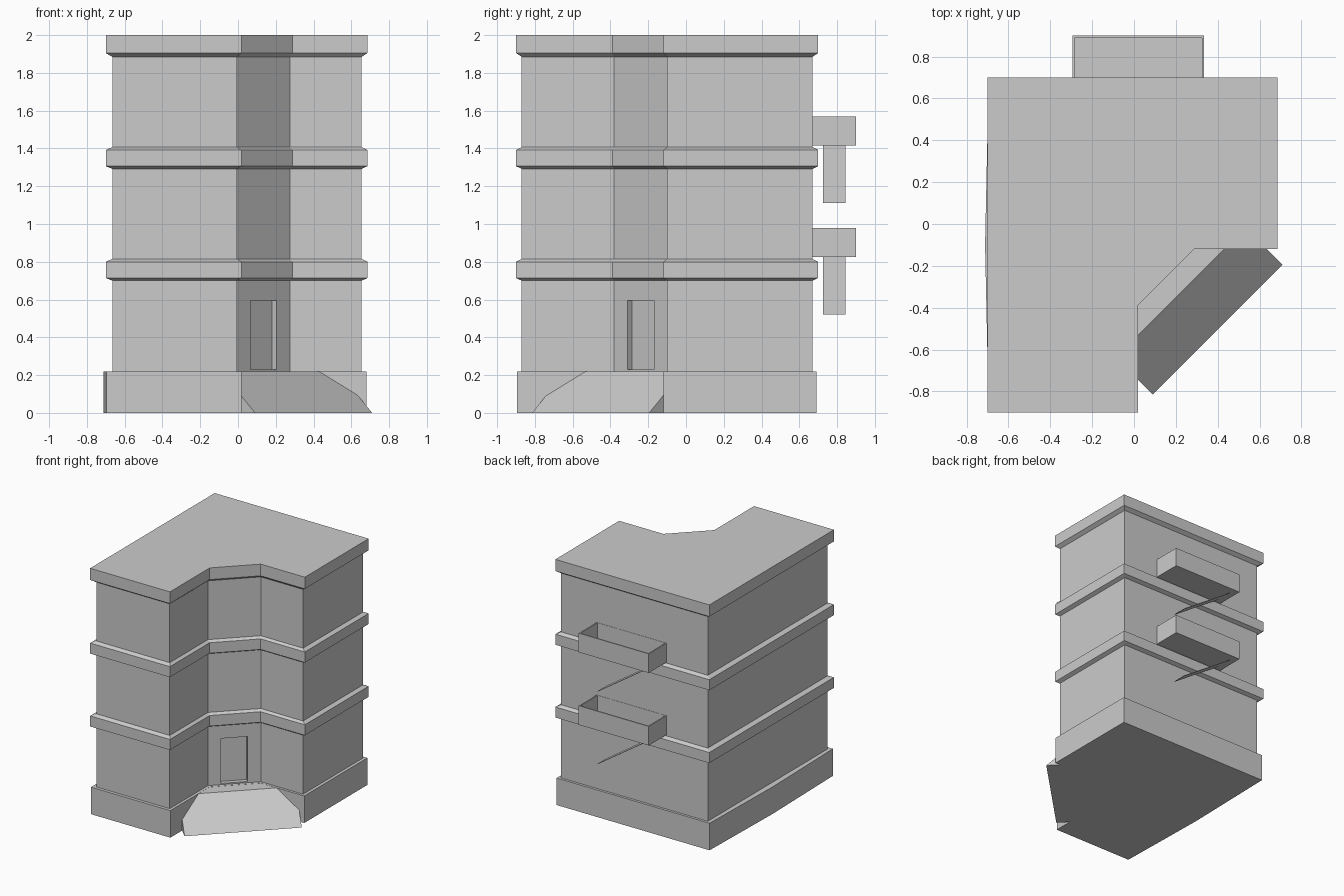
import bpy, bmesh
from mathutils import Vector

if "Cube" in bpy.data.objects:
    bpy.data.objects.remove(bpy.data.objects["Cube"])

# Footprints: L-shape with a chamfered inner corner
WALL = [(-0.665, -0.87), (-0.005, -0.87), (-0.005, -0.38), (0.275, -0.10),
        (0.655, -0.10), (0.655, 0.67), (-0.665, 0.67)]
BAND = [(-0.70, -0.90), (0.018, -0.90), (0.018, -0.39), (0.288, -0.12),
        (0.685, -0.12), (0.685, 0.70), (-0.70, 0.70)]
BASE = [(-0.695, -0.895), (0.018, -0.895), (0.018, -0.39), (0.288, -0.12),
        (0.68, -0.12), (0.68, 0.69), (-0.695, 0.69), (-0.712, -0.10)]


def loft(name, rings):
    """Closed solid through a stack of matching 3D rings."""
    bm = bmesh.new()
    loops = [[bm.verts.new(p) for p in ring] for ring in rings]
    n = len(loops[0])
    for a, b in zip(loops, loops[1:]):
        for i in range(n):
            j = (i + 1) % n
            bm.faces.new((a[i], a[j], b[j], b[i]))
    bm.faces.new(loops[0][::-1])
    bm.faces.new(loops[-1])
    bmesh.ops.recalc_face_normals(bm, faces=bm.faces)
    mesh = bpy.data.meshes.new(name)
    bm.to_mesh(mesh)
    bm.free()
    ob = bpy.data.objects.new(name, mesh)
    bpy.context.collection.objects.link(ob)
    return ob


def level(pts, z):
    return [(x, y, z) for x, y in pts]


def rect(x0, x1, y0, y1, z):
    return level([(x0, y0), (x1, y0), (x1, y1), (x0, y1)], z)


# Walls, with the entrance recess cut into the chamfer
walls = loft("walls", [level(WALL, 0.01), level(WALL, 1.95)])
door = [(0.065 - 0.025, -0.31 + 0.025), (0.065 + 0.1, -0.31 - 0.1),
        (0.205 + 0.1, -0.17 - 0.1), (0.205 - 0.025, -0.17 + 0.025)]
cutter = loft("door_cutter", [level(door, 0.23), level(door, 0.595)])
cutter.hide_render = True
mod = walls.modifiers.new("door_recess", 'BOOLEAN')
mod.operation = 'DIFFERENCE'
mod.solver = 'EXACT'
mod.object = cutter
bpy.context.view_layer.objects.active = walls
bpy.ops.object.modifier_apply(modifier=mod.name)
bpy.data.objects.remove(cutter)

# Plinth
loft("plinth", [level(BASE, 0), level(BASE, 0.22)])

# Floor bands and roof slab with bevelled edges
for i, z in enumerate((0.70, 1.292)):
    loft(f"floor_band_{i + 1}", [level(WALL, z), level(BAND, z + 0.014),
                                 level(BAND, z + 0.10), level(WALL, z + 0.115)])
loft("roof_slab", [level(WALL, 1.885), level(BAND, 1.905), level(BAND, 2.0)])

# Entrance ramp: sloped profile swept along the diagonal
left, right = Vector((0.09, -0.815, 0)), Vector((0.71, -0.195, 0))
inward = Vector((-0.5, 0.5, 0))
profile = [(0, 0), (0.355, 0.219), (0.51, 0.219), (0.51, 0)]
loft("entrance_ramp", [[end + inward * d + Vector((0, 0, z)) for d, z in profile]
                       for end in (left, right)])

# Rear balconies and the sloped stair strip below each
for i, z in enumerate((0.825, 1.415)):
    outer = (-0.295, 0.335, 0.66, 0.90)
    inner = (-0.285, 0.325, 0.672, 0.89)
    loft(f"balcony_{i + 1}", [rect(*outer, z), rect(*outer, z + 0.155),
                              rect(*inner, z + 0.155), rect(*inner, z + 0.01)])
    side = [(0.20, z - 0.305), (0.207, z - 0.305), (-0.243, z), (-0.25, z)]
    loft(f"stair_{i + 1}", [[(x, y, h) for x, h in side] for y in (0.725, 0.845)])
